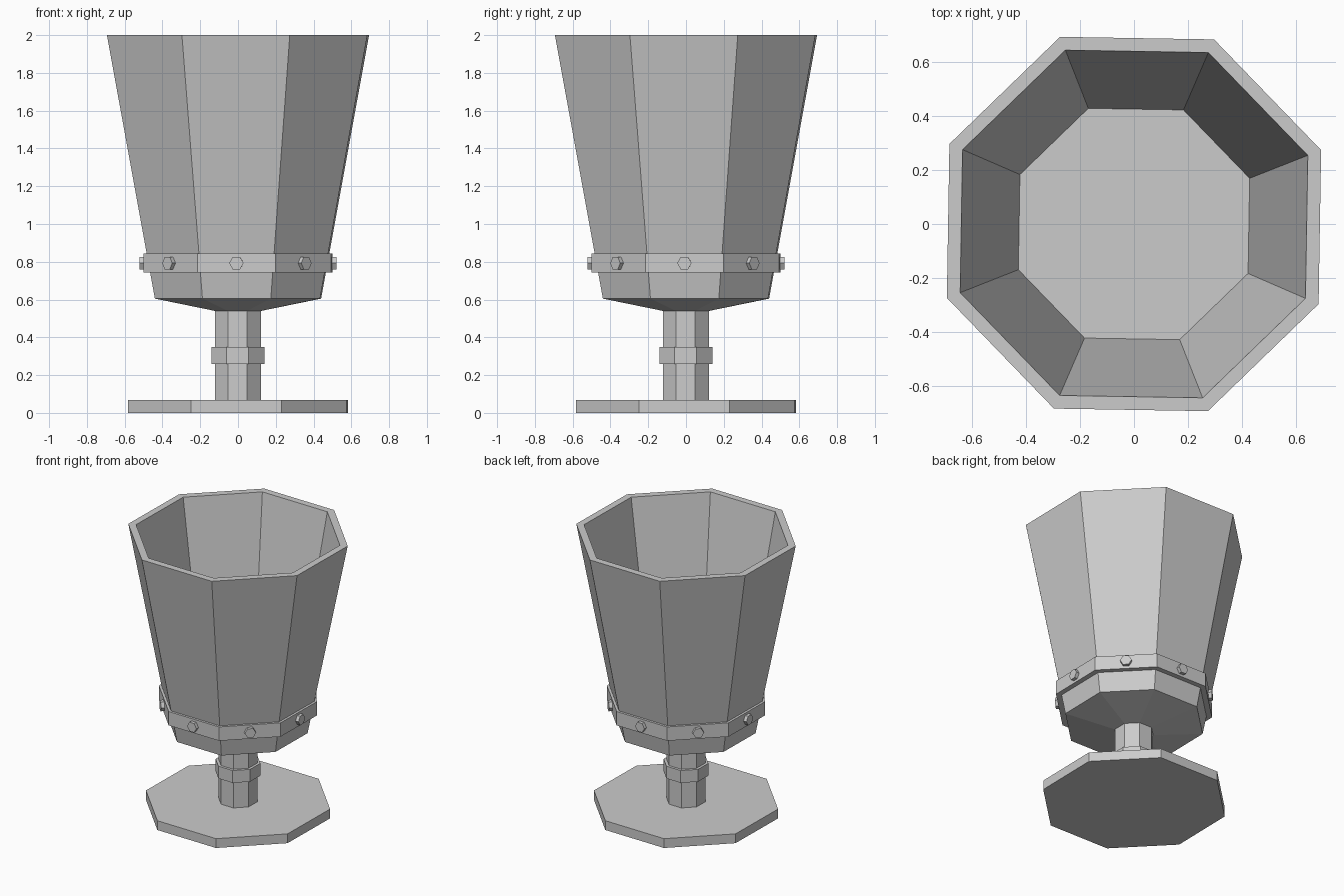
import bpy
from math import sin, cos, pi, radians

if "Cube" in bpy.data.objects:
    bpy.data.objects.remove(bpy.data.objects["Cube"])

TURN = radians(-0.95)  # slight twist of the whole octagon


def lathe(name, profile, closed=False, sides=8):
    """Spin an (r, z) profile into a faceted solid, capped unless closed into a ring."""
    verts, faces = [], []
    for r, z in profile:
        for i in range(sides):
            a = TURN + (i + 0.5) * 2 * pi / sides
            verts.append((r * cos(a), r * sin(a), z))
    n = len(profile)
    for k in range(n if closed else n - 1):
        lo, hi = k * sides, ((k + 1) % n) * sides
        for i in range(sides):
            j = (i + 1) % sides
            faces.append((lo + i, lo + j, hi + j, hi + i))
    if not closed:
        faces.append(tuple(reversed(range(sides))))
        faces.append(tuple(range((n - 1) * sides, n * sides)))
    mesh = bpy.data.meshes.new(name)
    mesh.from_pydata(verts, [], faces)
    obj = bpy.data.objects.new(name, mesh)
    bpy.context.collection.objects.link(obj)
    return obj


# Goblet body: foot, stem, underside, outer wall, rim, inner wall, floor
lathe("goblet_body", [(0.626, 0), (0.626, 0.068), (0.132, 0.068), (0.132, 0.54),
                      (0.473, 0.605), (0.746, 2.0), (0.693, 2.0), (0.461, 0.78)])

# Collar around the stem
lathe("stem_collar", [(0.125, 0.26), (0.152, 0.26), (0.152, 0.35), (0.125, 0.35)], closed=True)

# Band around the bowl
lathe("bowl_band", [(0.495, 0.742), (0.538, 0.742), (0.538, 0.843), (0.51, 0.843)], closed=True)

# Hexagonal studs, one at the middle of each band face
for i in range(8):
    a = TURN + i * pi / 4
    r = 0.501
    bpy.ops.mesh.primitive_cylinder_add(vertices=6, radius=0.038, depth=0.04,
                                        location=(r * cos(a), r * sin(a), 0.793),
                                        rotation=(pi / 2, 0, a + pi / 2))
    stud = bpy.context.object
    stud.name = f"band_stud_{i + 1}"
    # put the hexagon corners to the sides
    for v in stud.data.vertices:
        x, y = v.co.x, v.co.y
        v.co.x, v.co.y = y, -x
